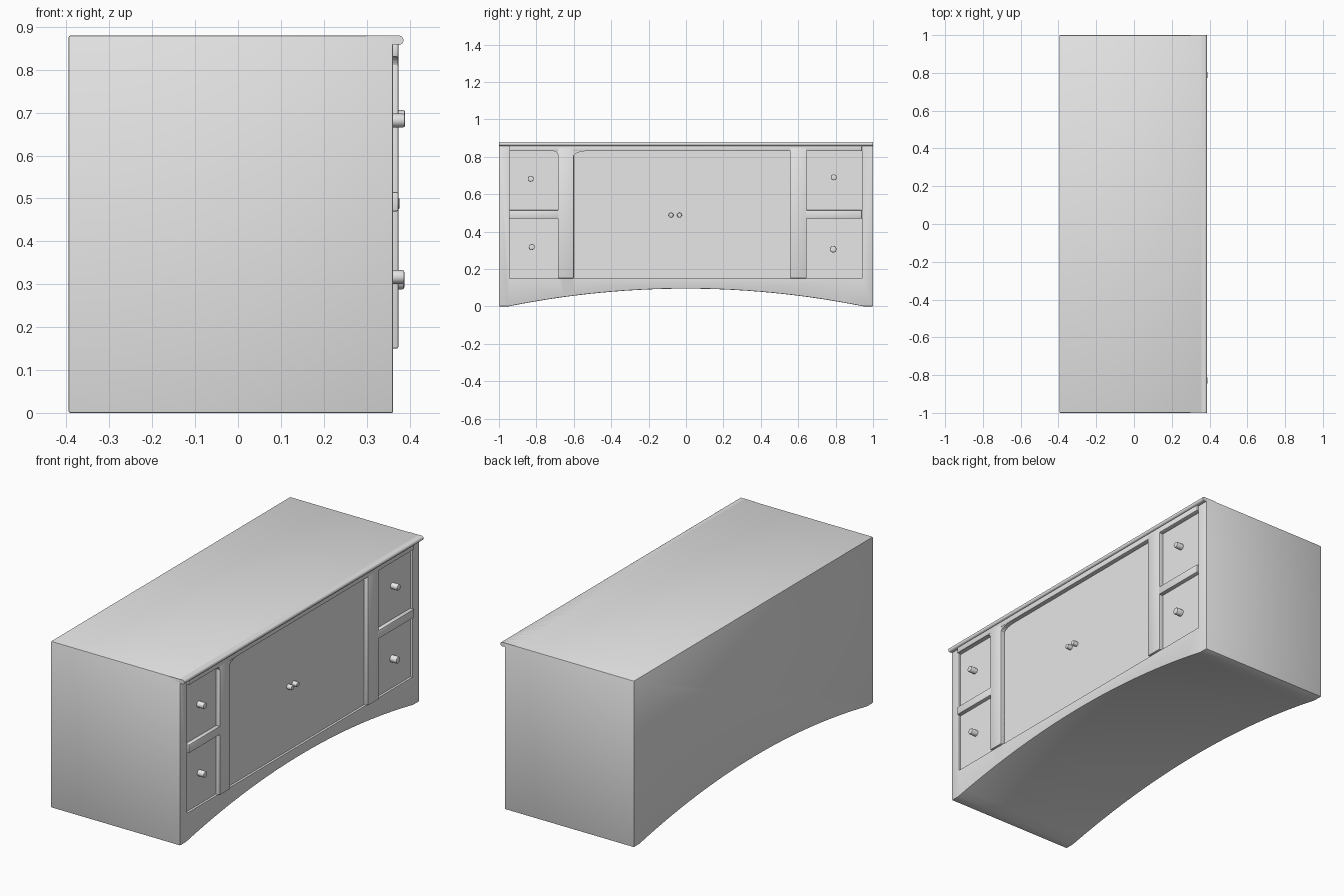
import bpy, bmesh, math
from mathutils import Matrix

old = bpy.data.objects.get("Cube")
if old:
    bpy.data.objects.remove(old, do_unlink=True)

grey = bpy.data.materials.new("plain_grey")
grey.use_nodes = True
grey.diffuse_color = (0.8, 0.8, 0.8, 1)
grey.node_tree.nodes["Principled BSDF"].inputs["Base Color"].default_value = (0.8, 0.8, 0.8, 1)

FACE, RECESS, RAISED = 0.362, 0.35, 0.374
BOTTOM, TOP = 0.15, 0.83


def prism(name, outline, x0, x1, bevel=0.0):
    """Extrude a (y, z) outline along x, optionally easing its sharp edges."""
    bm = bmesh.new()
    face = bm.faces.new([bm.verts.new((x0, y, z)) for y, z in outline])
    out = bmesh.ops.extrude_face_region(bm, geom=[face])
    for v in out["geom"]:
        if isinstance(v, bmesh.types.BMVert):
            v.co.x = x1
    bmesh.ops.recalc_face_normals(bm, faces=bm.faces)
    if bevel:
        sharp = [e for e in bm.edges if e.calc_face_angle(0) > 0.6]
        bmesh.ops.bevel(bm, geom=sharp, offset=bevel, segments=2,
                        profile=0.5, affect='EDGES')
    return finish(name, bm)


def finish(name, bm):
    mesh = bpy.data.meshes.new(name)
    bm.to_mesh(mesh)
    bm.free()
    mesh.materials.append(grey)
    obj = bpy.data.objects.new(name, mesh)
    bpy.context.collection.objects.link(obj)
    return obj


def rect(y0, y1, z0, z1):
    return [(y0, z0), (y1, z0), (y1, z1), (y0, z1)]


def smooth(obj):
    bpy.ops.object.select_all(action='DESELECT')
    obj.select_set(True)
    bpy.context.view_layer.objects.active = obj
    bpy.ops.object.shade_smooth_by_angle(angle=math.radians(35))


def knob(name, y, z, radius, tip):
    """Short round peg with an eased tip, pointing along +x."""
    bm = bmesh.new()
    start = RECESS - 0.005
    turn = Matrix.Translation(((start + tip) / 2, y, z)) @ Matrix.Rotation(math.pi / 2, 4, 'Y')
    bmesh.ops.create_cone(bm, cap_ends=True, segments=20, radius1=radius,
                          radius2=radius, depth=tip - start, matrix=turn)
    rim = [e for e in bm.edges if all(v.co.x > tip - 0.001 for v in e.verts)]
    bmesh.ops.bevel(bm, geom=rim, offset=radius * 0.3, segments=2, profile=0.5, affect='EDGES')
    smooth(finish(name, bm))


# Cabinet body with an arched underside
steps = 32
arch = []
for i in range(steps + 1):
    t = 2 * i / steps - 1
    arch.append((0.95 * t, 0.095 * (1 - t * t)))
body = prism("cabinet_body", [(-1, 0)] + arch + [(1, 0), (1, 0.88), (-1, 0.88)],
             -0.395, FACE, 0.004)

# Recesses for the two drawer columns and the wide door
openings = {"left_drawers": (-0.945, -0.685), "door": (-0.6, 0.555), "right_drawers": (0.645, 0.94)}
for name, (y0, y1) in openings.items():
    cutter = prism(name + "_cutter", rect(y0, y1, BOTTOM, TOP), RECESS, 0.5)
    cutter.hide_render = True
    mod = body.modifiers.new(name, 'BOOLEAN')
    mod.object = cutter
    mod.solver = 'EXACT'
    bpy.context.view_layer.objects.active = body
    bpy.ops.object.modifier_apply(modifier=mod.name)
    bpy.data.objects.remove(cutter, do_unlink=True)
smooth(body)

# Raised face frame
smooth(prism("left_divider", rect(-0.685, -0.6, BOTTOM, 0.85), RECESS, RAISED, 0.004))
smooth(prism("right_divider", rect(0.555, 0.645, BOTTOM, 0.85), RECESS, RAISED, 0.004))
smooth(prism("left_drawer_rail", rect(-0.945, -0.68, 0.47, 0.515), RECESS, RAISED, 0.004))
smooth(prism("right_drawer_rail", rect(0.64, 0.94, 0.47, 0.515), RECESS, RAISED, 0.004))
smooth(prism("top_rail", rect(-0.945, 0.94, TOP, 0.862), RECESS, RAISED, 0.004))


def fillet(name, y, side, width, height):
    """Concave corner filler below the top rail."""
    curve = [(y + side * width * (1 - math.cos(a)), TOP - height * (1 - math.sin(a)))
             for a in (math.pi / 2 * i / 6 for i in range(7))]
    prism(name, [(y, TOP)] + curve, RECESS, RAISED - 0.001)


fillet("door_corner", -0.602, 1, 0.07, 0.03)
fillet("drawer_corner", -0.683, -1, 0.025, 0.03)

# Rounded lip along the front edge of the top
lip = [(0.3, 0.862), (0.374, 0.859)]
for i in range(9):
    a = -math.pi / 2 + math.pi * i / 8
    lip.append((0.375 + 0.011 * math.cos(a), 0.869 + 0.011 * math.sin(a)))
lip.append((0.3, 0.88))
bm = bmesh.new()
rings = [[bm.verts.new((x, y, z)) for x, z in lip] for y in (-1, 1)]
for ring in rings:
    bm.faces.new(ring)
for i in range(len(lip)):
    j = (i + 1) % len(lip)
    bm.faces.new((rings[0][i], rings[0][j], rings[1][j], rings[1][i]))
bmesh.ops.recalc_face_normals(bm, faces=bm.faces)
smooth(finish("top_lip", bm))

# Knobs
knob("upper_left_knob", -0.83, 0.682, 0.016, 0.39)
knob("lower_left_knob", -0.825, 0.317, 0.016, 0.388)
knob("upper_right_knob", 0.79, 0.69, 0.016, 0.39)
knob("lower_right_knob", 0.787, 0.306, 0.018, 0.388)
knob("door_knob_a", -0.08, 0.488, 0.013, 0.377)
knob("door_knob_b", -0.035, 0.488, 0.013, 0.377)
